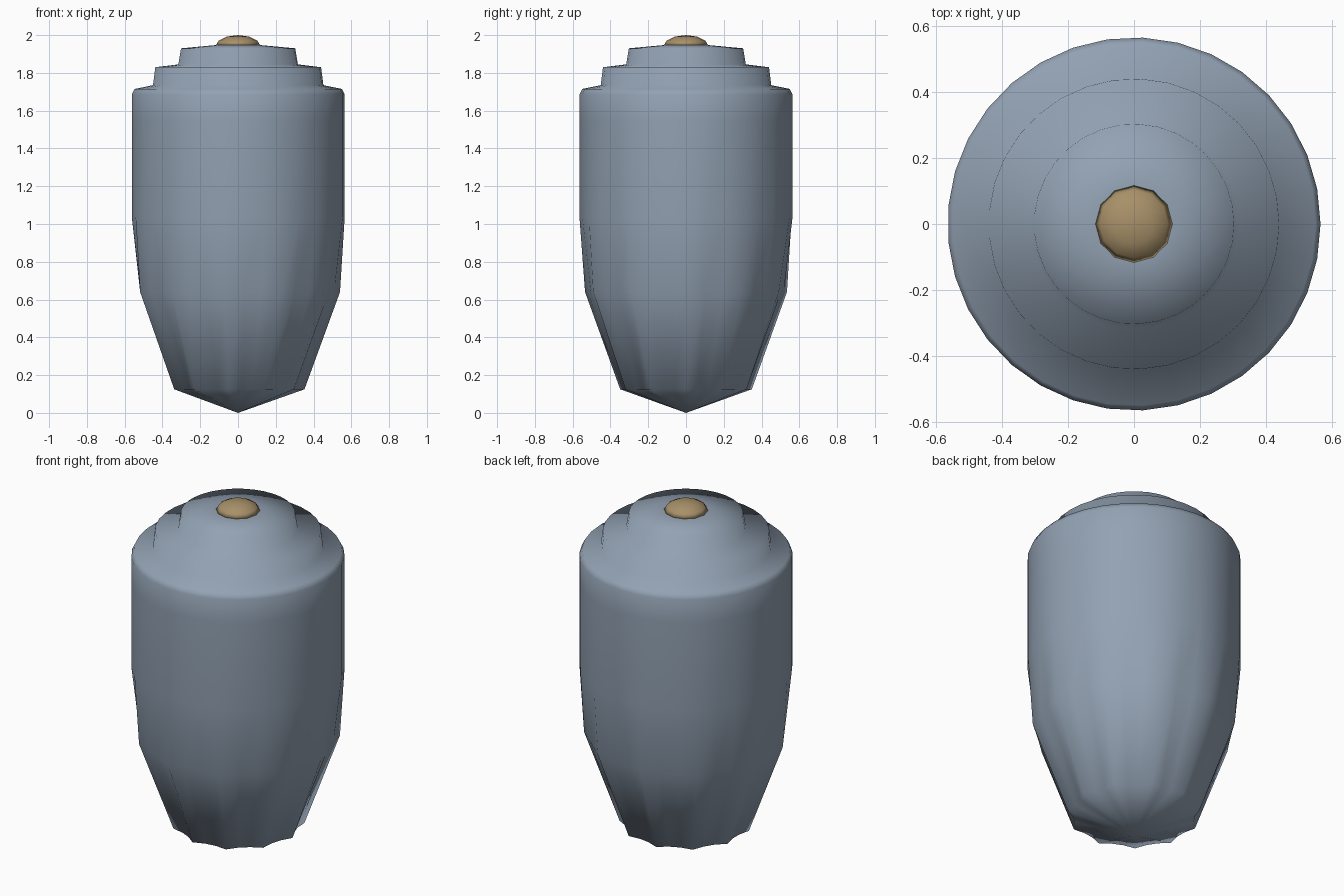
import bpy, bmesh, math

if "Cube" in bpy.data.objects:
    bpy.data.objects.remove(bpy.data.objects["Cube"])

LOBES = 11


def material(name, rgb):
    m = bpy.data.materials.new(name)
    m.diffuse_color = (*rgb, 1)
    m.use_nodes = True
    m.node_tree.nodes["Principled BSDF"].inputs["Base Color"].default_value = m.diffuse_color
    return m


def lathe(name, profile, sides, mat):
    """Revolve rows of (radius at lobe peak, z, radius at valley / peak); ends close on the axis."""
    bm = bmesh.new()
    rings = []
    for r, z, valley in profile:
        if r == 0:
            rings.append([bm.verts.new((0, 0, z))] * sides)
            continue
        ring = []
        for i in range(sides):
            a = 2 * math.pi * i / sides
            # three sides per lobe: one ridge, two low points
            rr = r if i % 3 == 0 else r * valley
            ring.append(bm.verts.new((rr * math.cos(a), rr * math.sin(a), z)))
        rings.append(ring)
    for lo, hi in zip(rings, rings[1:]):
        for i in range(sides):
            j = (i + 1) % sides
            quad = [lo[i], lo[j], hi[j], hi[i]]
            bm.faces.new(list(dict.fromkeys(quad)))
    bmesh.ops.recalc_face_normals(bm, faces=bm.faces)
    for f in bm.faces:
        f.smooth = True
    me = bpy.data.meshes.new(name)
    bm.to_mesh(me)
    bm.free()
    me.materials.append(mat)
    ob = bpy.data.objects.new(name, me)
    bpy.context.collection.objects.link(ob)
    return ob


slate = material("slate_blue", (0.29, 0.36, 0.45))
tan = material("tan_brown", (0.39, 0.28, 0.14))

# Body: fluted pointed base, straight barrel, stepped shoulders
lathe("body", [
    (0, 0, 1), (0.352, 0.125, 0.92), (0.54, 0.64, 0.96),
    (0.565, 1.04, 1), (0.565, 1.55, 1), (0.565, 1.685, 1), (0.55, 1.715, 1),
    (0.452, 1.735, 1), (0.44, 1.83, 1),
    (0.317, 1.845, 1), (0.303, 1.93, 1),
    (0.11, 1.948, 1), (0, 1.95, 1),
], LOBES * 3, slate)

# Small domed button on top
lathe("top_button", [
    (0, 1.942, 1), (0.118, 1.945, 1), (0.103, 1.97, 1), (0.06, 1.992, 1), (0, 2.0, 1),
], 12, tan)
